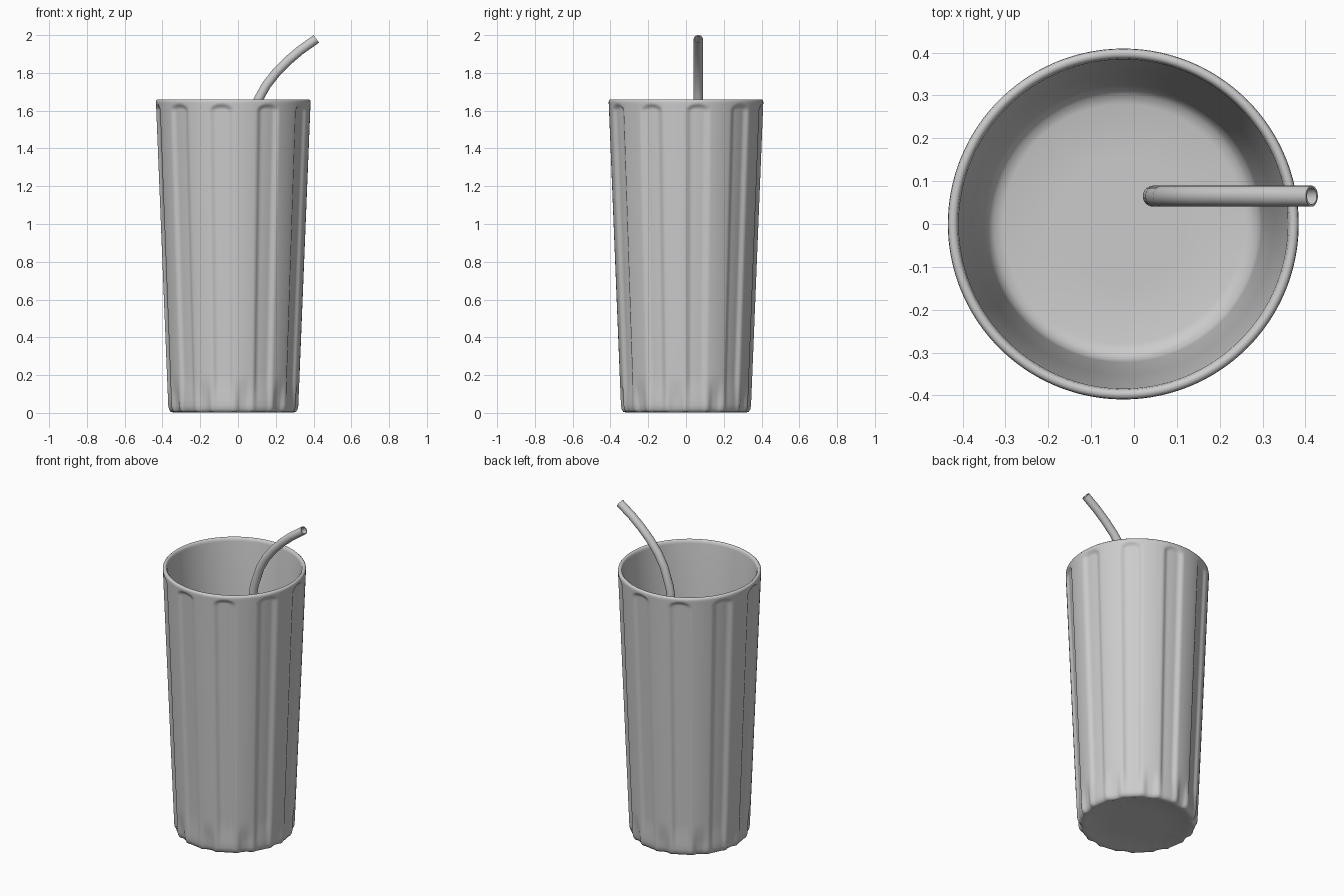
import bpy, bmesh, math

if "Cube" in bpy.data.objects:
    bpy.data.objects.remove(bpy.data.objects["Cube"])

CX = -0.025          # glass axis
SEG = 240            # divisions round the glass
FLUTES = 10
PHASE = math.radians(9)


def smooth(a, b, t):
    t = max(0.0, min(1.0, (t - a) / (b - a)))
    return t * t * (3 - 2 * t)


def outer_radius(z):
    return 0.343 + 0.067 * z / 1.66


def add_object(name, bm):
    bmesh.ops.recalc_face_normals(bm, faces=bm.faces)
    me = bpy.data.meshes.new(name)
    bm.to_mesh(me)
    bm.free()
    ob = bpy.data.objects.new(name, me)
    bpy.context.collection.objects.link(ob)
    return ob


def shade(ob, degrees):
    bpy.ops.object.select_all(action='DESELECT')
    ob.select_set(True)
    bpy.context.view_layer.objects.active = ob
    bpy.ops.object.shade_smooth_by_angle(angle=math.radians(degrees))


# Profile rows from underside to inner floor: radius, height, relief strength
rows = [(0.15, 0.012, 0), (0.29, 0.01, 0.4), (0.318, 0.002, 0.8),
        (0.333, 0.006, 1), (0.341, 0.02, 1)]
for z in (0.04, 0.07, 0.1, 0.13, 0.16, 0.19, 0.22, 0.4, 0.7, 1.0, 1.3, 1.55,
          1.59, 1.605, 1.615, 1.625, 1.635, 1.645):
    rows.append((outer_radius(z), z, 1))
rows += [(0.408, 1.654, 0), (0.402, 1.66, 0), (0.393, 1.66, 0),
         (0.387, 1.654, 0), (0.384, 1.64, 0), (0.352, 0.85, 0),
         (0.323, 0.11, 0), (0.317, 0.075, 0), (0.302, 0.057, 0),
         (0.28, 0.05, 0), (0.15, 0.05, 0)]


def relief(angle, z):
    # Long grooves with rounded tops, plus short hollows between them at the foot
    step = 2 * math.pi / FLUTES
    off = abs((angle - PHASE + step / 2) % step - step / 2)
    deg = math.degrees(off)
    top = 1.635 - 0.022 * (deg / 9) ** 2
    groove = (1 - smooth(5, 9.5, deg)) * (1 - smooth(top - 0.018, top, z))
    groove *= 0.45 + 0.55 * smooth(0.02, 0.2, z)
    hollow = smooth(10, 16, deg) * (1 - smooth(0.03, 0.21, z))
    return 0.015 * groove + 0.013 * hollow


# Fluted drinking glass
bm = bmesh.new()
rings = []
for r, z, k in rows:
    ring = []
    for i in range(SEG):
        a = 2 * math.pi * i / SEG
        rr = r - k * relief(a, z)
        ring.append(bm.verts.new((CX + rr * math.cos(a), rr * math.sin(a), z)))
    rings.append(ring)
for lo, hi in zip(rings, rings[1:]):
    for i in range(SEG):
        j = (i + 1) % SEG
        bm.faces.new((lo[i], lo[j], hi[j], hi[i]))
bm.faces.new(rings[0][::-1])
bm.faces.new(rings[-1])
shade(add_object("fluted_glass", bm), 60)

# Bent hollow straw swept in the xz plane
path = [(0.045, 0.055), (0.045, 0.7), (0.045, 1.3), (0.051, 1.42),
        (0.068, 1.54), (0.108, 1.66), (0.15, 1.735), (0.205, 1.805),
        (0.265, 1.865), (0.33, 1.92), (0.415, 1.98)]
bm = bmesh.new()
N = 24
tubes = {0.0245: [], 0.0195: []}
for n, (x, z) in enumerate(path):
    p, q = path[max(n - 1, 0)], path[min(n + 1, len(path) - 1)]
    length = math.hypot(q[0] - p[0], q[1] - p[1])
    tx, tz = (q[0] - p[0]) / length, (q[1] - p[1]) / length
    for r, tube in tubes.items():
        ring = []
        for i in range(N):
            a = 2 * math.pi * i / N
            u, v = r * math.cos(a), r * math.sin(a)
            ring.append(bm.verts.new((x + u * tz, 0.065 + v, z - u * tx)))
        tube.append(ring)
outer, inner = tubes.values()
loop = outer + inner[::-1]
for lo, hi in zip(loop, loop[1:] + loop[:1]):
    for i in range(N):
        j = (i + 1) % N
        bm.faces.new((lo[i], lo[j], hi[j], hi[i]))
shade(add_object("straw", bm), 40)
